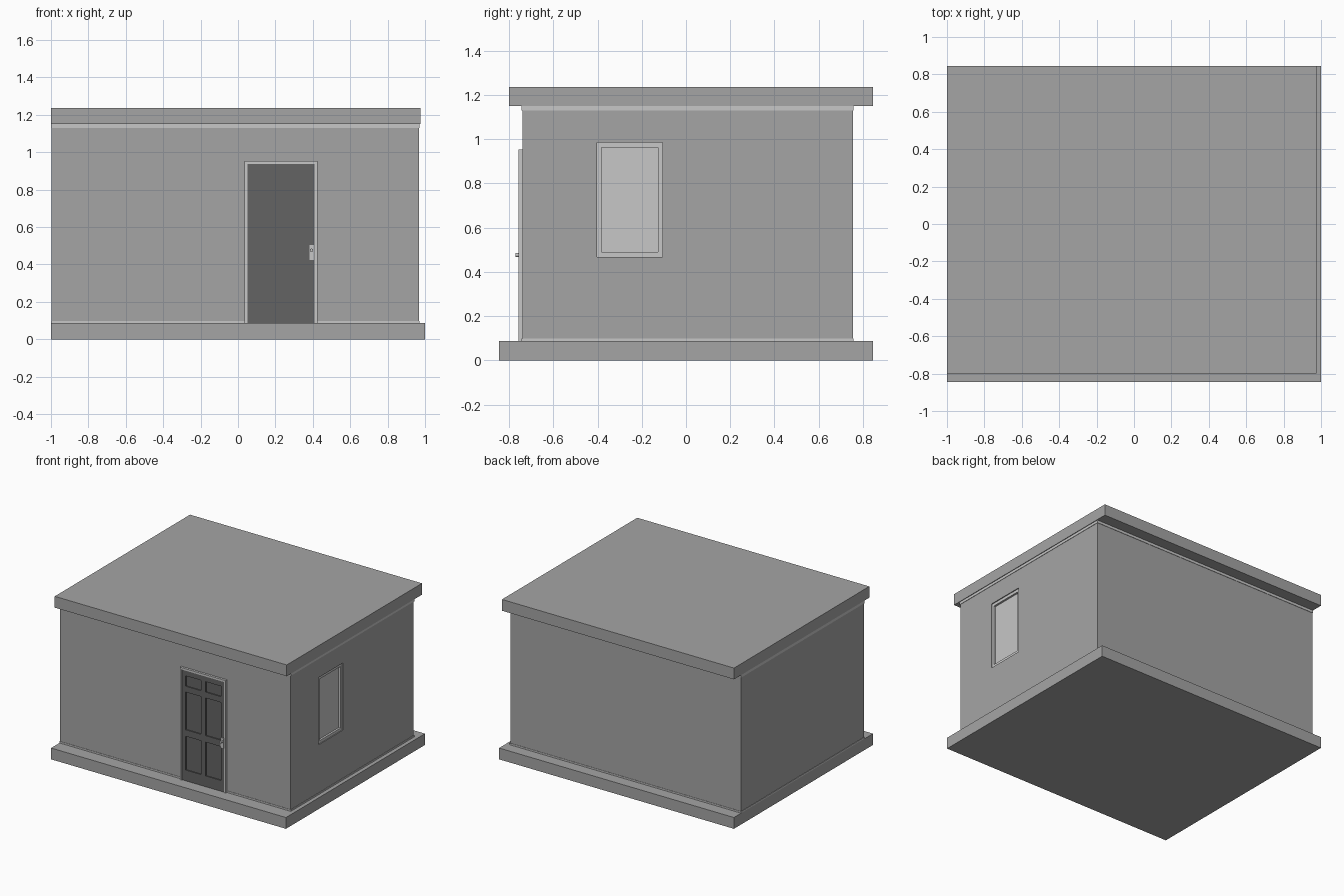
import bpy

if "Cube" in bpy.data.objects:
    bpy.data.objects.remove(bpy.data.objects["Cube"], do_unlink=True)


def material(name, grey):
    m = bpy.data.materials.new(name)
    m.use_nodes = True
    colour = (grey, grey, grey, 1)
    m.diffuse_color = colour
    m.node_tree.nodes["Principled BSDF"].inputs["Base Color"].default_value = colour
    return m


WALL = material("mid grey", 0.376)
TRIM = material("light grey", 0.57)
DOOR = material("dark grey", 0.125)


def box(name, x, y, z, mat):
    """Box given by its (low, high) range on each axis."""
    bpy.ops.mesh.primitive_cube_add(size=1)
    ob = bpy.context.object
    ob.name = name
    for i, (low, high) in enumerate((x, y, z)):
        ob.location[i] = (low + high) / 2
        ob.scale[i] = high - low
    bpy.ops.object.transform_apply(location=True, rotation=True, scale=True)
    ob.data.materials.append(mat)
    return ob


def cut(ob, x, y, z):
    """Cut a box-shaped recess out of an object."""
    cutter = box("cutter", x, y, z, ob.data.materials[0])
    cutter.hide_render = True
    mod = ob.modifiers.new("recess", "BOOLEAN")
    mod.operation = "DIFFERENCE"
    mod.object = cutter
    bpy.context.view_layer.objects.active = ob
    bpy.ops.object.modifier_apply(modifier=mod.name)
    bpy.data.objects.remove(cutter, do_unlink=True)


# Slabs and walls
FLOOR, CEILING = 0.087, 1.15
WX, WY = (-0.997, 0.967), (-0.74, 0.755)
box("foundation", (-1, 1), (-0.845, 0.845), (0, FLOOR), WALL)
box("roof_slab", (-1, 0.975), (-0.8, 0.845), (CEILING, 1.237), WALL)
walls = box("walls", WX, WY, (FLOOR, CEILING), WALL)

# Thin trim bands around the walls
OUT = 0.003
for name, z in (("bottom_trim", (FLOOR, 0.099)), ("top_trim", (1.13, CEILING))):
    box(name, (WX[0] - OUT, WX[1] + OUT), (WY[0] - OUT, WY[1] + OUT), z, TRIM)

# Window set into the left wall
wy, wz = (-0.402, -0.106), (0.468, 0.985)
cut(walls, (0.92, 1.1), wy, wz)
frame = box("window_frame", (0.91, 0.96), wy, wz, TRIM)
iy, iz = (wy[0] + 0.02, wy[1] - 0.02), (wz[0] + 0.022, wz[1] - 0.022)
cut(frame, (0.945, 1.1), iy, iz)

# Door casing
front = -0.757
box("door_jamb_right", (0.035, 0.05), (front, -0.72), (FLOOR, 0.953), TRIM)
box("door_jamb_left", (0.41, 0.425), (front, -0.72), (FLOOR, 0.953), TRIM)
box("door_head", (0.05, 0.41), (front, -0.72), (0.938, 0.953), TRIM)

# Door leaf with six recessed panels
face = -0.75
door = box("door", (0.05, 0.41), (face, -0.72), (FLOOR, 0.938), DOOR)
for x in ((0.08, 0.21), (0.25, 0.38)):
    for z in ((0.17, 0.43), (0.48, 0.77), (0.815, 0.895)):
        cut(door, x, (-0.8, face + 0.008), z)

# Handle plate and knob
box("handle_plate", (0.381, 0.407), (face - 0.005, face), (0.425, 0.503), TRIM)
bpy.ops.mesh.primitive_cylinder_add(vertices=16, radius=0.009, depth=0.02,
                                    location=(0.393, face - 0.012, 0.476),
                                    rotation=(1.5708, 0, 0))
knob = bpy.context.object
knob.name = "door_knob"
knob.data.materials.append(TRIM)
bpy.ops.object.shade_smooth_by_angle()
